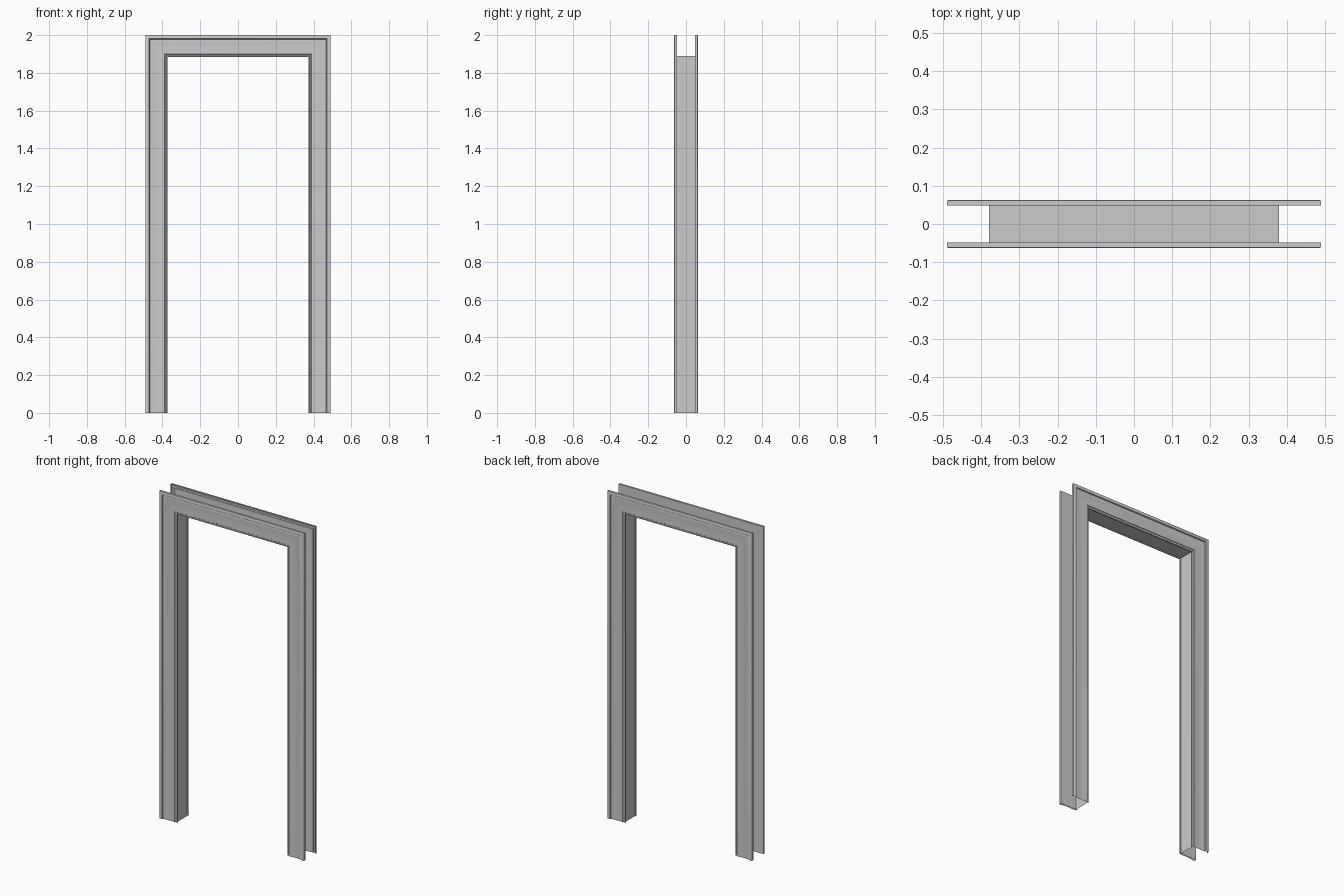
import bpy
import bmesh
import math

cube = bpy.data.objects.get("Cube")
if cube:
    bpy.data.objects.remove(cube, do_unlink=True)

# Main sizes
HALF_OPENING = 0.373
OPENING_TOP = 1.884
WALL_HALF = 0.048

# One painted finish for the whole frame
paint = bpy.data.materials.new("light_grey_paint")
paint.use_nodes = True
GREY = (0.6, 0.6, 0.6, 1)
paint.diffuse_color = GREY
paint.node_tree.nodes["Principled BSDF"].inputs["Base Color"].default_value = GREY


def sweep(name, section, side, closed):
    """Carry a (spread, y) section around the doorway with mitred corners."""
    bm = bmesh.new()
    rails = []
    for spread, y in section:
        x, top = HALF_OPENING + spread, OPENING_TOP + spread
        corners = ((-x, 0), (-x, top), (x, top), (x, 0))
        rails.append([bm.verts.new((cx, side * y, cz)) for cx, cz in corners])
    if closed:
        rails.append(rails[0])
    for a, b in zip(rails, rails[1:]):
        for i in range(3):
            bm.faces.new((a[i], a[i + 1], b[i + 1], b[i]))
    # Point the moulded face away from the wall
    bmesh.ops.recalc_face_normals(bm, faces=bm.faces)
    bm.faces.ensure_lookup_table()
    outermost = max(bm.faces, key=lambda f: side * f.calc_center_median().y)
    if outermost.normal.y * side < 0:
        bmesh.ops.reverse_faces(bm, faces=bm.faces)
    mesh = bpy.data.meshes.new(name)
    bm.to_mesh(mesh)
    bm.free()
    mesh.materials.append(paint)
    obj = bpy.data.objects.new(name, mesh)
    bpy.context.collection.objects.link(obj)
    bpy.ops.object.select_all(action="DESELECT")
    obj.select_set(True)
    bpy.context.view_layer.objects.active = obj
    bpy.ops.object.shade_smooth_by_angle(angle=math.radians(30))
    return obj


# Casing moulding: inner bead, shallow cove, groove and raised outer band
bead = [(0, 0), (0, 0.005), (0.001, 0.007), (0.003, 0.008), (0.006, 0.008),
        (0.008, 0.006), (0.014, 0.006), (0.016, 0.009)]
cove = [(0.02 + 0.07 * t / 6, 0.009 - 0.002 * math.sin(math.pi * t / 6))
        for t in range(7)]
band = [(0.094, 0.008), (0.097, 0.0145), (0.113, 0.0145),
        (0.116, 0.013), (0.116, 0)]
moulding = [(u, WALL_HALF + d) for u, d in bead + cove + band]

sweep("front_casing", moulding, -1, closed=True)
sweep("back_casing", moulding, 1, closed=False)

# Jamb lining between the two casings, set just behind their inner beads
sweep("jamb_lining", [(0.006, -WALL_HALF), (0.006, WALL_HALF)], 1, closed=False)
